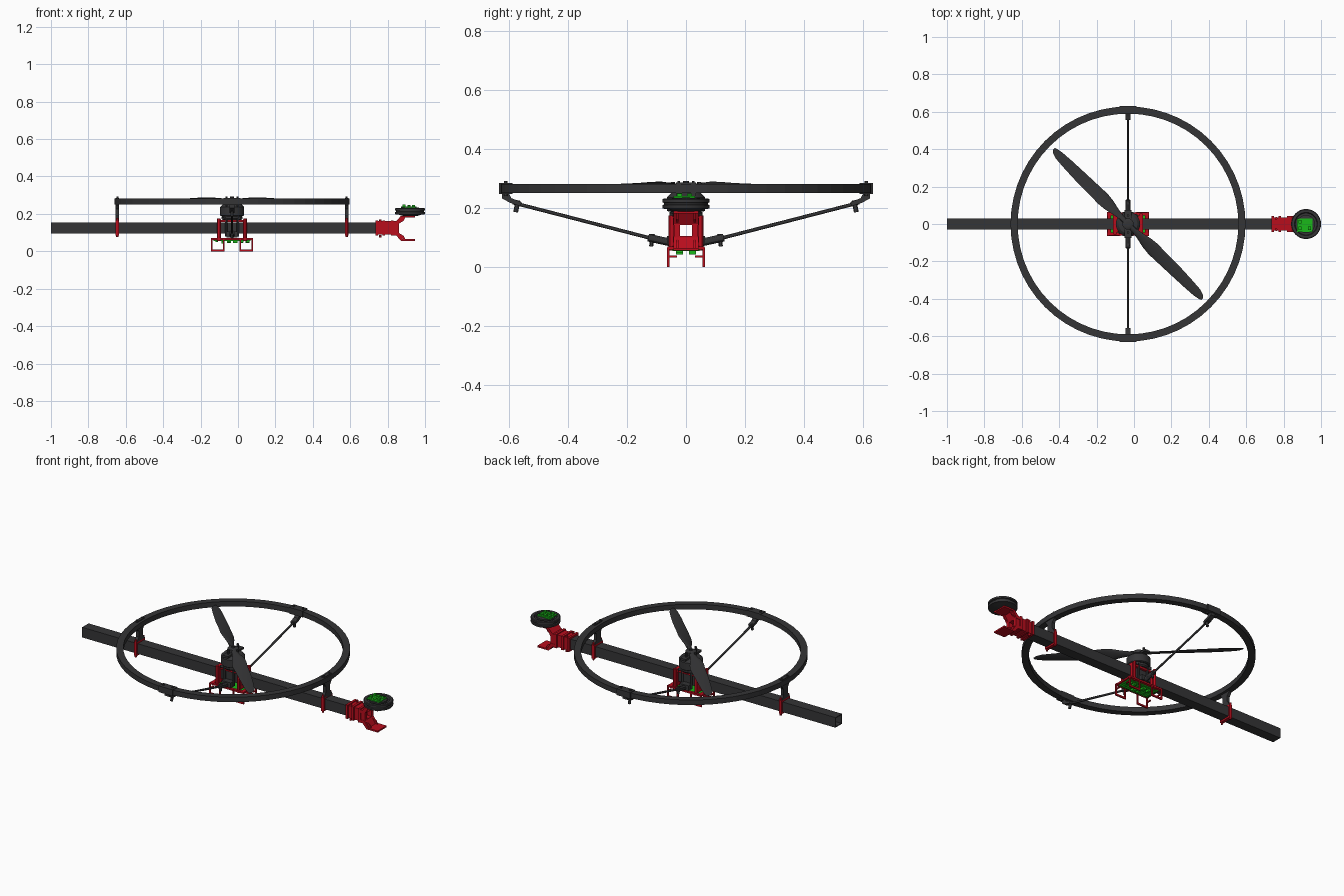
import bpy, bmesh, math, random
from mathutils import Vector, Matrix

if "Cube" in bpy.data.objects:
    bpy.data.objects.remove(bpy.data.objects["Cube"])
random.seed(4)

def mat(name, c):
    m = bpy.data.materials.new(name)
    m.diffuse_color = (*c, 1)
    m.use_nodes = True
    m.node_tree.nodes["Principled BSDF"].inputs["Base Color"].default_value = m.diffuse_color
    return m
BLACK = mat("dark_carbon", (0.035, 0.035, 0.037))
RED = mat("red_plastic", (0.48, 0.004, 0.012))
GREEN = mat("green_board", (0.01, 0.48, 0.01))
CX = -0.032   # axis of main rotor and guard ring

def finish(name, bm, m, smooth=False):
    bmesh.ops.recalc_face_normals(bm, faces=bm.faces)
    me = bpy.data.meshes.new(name)
    bm.to_mesh(me)
    bm.free()
    me.materials.append(m)
    ob = bpy.data.objects.new(name, me)
    bpy.context.collection.objects.link(ob)
    if smooth:
        bpy.context.view_layer.objects.active = ob
        ob.select_set(True)
        bpy.ops.object.shade_smooth_by_angle(angle=math.radians(30))
        ob.select_set(False)
    return ob

def box(name, x, y, z, m):
    """x, y, z are (min, max) ranges"""
    bm = bmesh.new()
    bmesh.ops.create_cube(bm, size=1)
    for v in bm.verts:
        v.co = Vector([(r[0] + r[1]) / 2 + c * (r[1] - r[0]) for r, c in zip((x, y, z), v.co)])
    return finish(name, bm, m)

def rod(name, p, q, r, m, n=12):
    p, q = Vector(p), Vector(q)
    bm = bmesh.new()
    rot = Vector((0, 0, 1)).rotation_difference(q - p).to_matrix().to_4x4()
    bmesh.ops.create_cone(bm, cap_ends=True, segments=n, radius1=r, radius2=r, depth=(q - p).length,
                          matrix=Matrix.Translation((p + q) / 2) @ rot)
    return finish(name, bm, m, True)

def prism(name, pts, lo, hi, m, plane="xz"):
    """outline in the xz or yz plane, extruded along the remaining axis"""
    put = (lambda a, b, d: (a, d, b)) if plane == "xz" else (lambda a, b, d: (d, a, b))
    bm = bmesh.new()
    f = bm.faces.new([bm.verts.new(put(a, b, lo)) for a, b in pts])
    g = bmesh.ops.extrude_face_region(bm, geom=[f])
    bmesh.ops.translate(bm, vec=put(0, 0, hi - lo), verts=[v for v in g["geom"] if isinstance(v, bmesh.types.BMVert)])
    return finish(name, bm, m)

def tube(name, x0, x1, zc, outer, inner, m):
    """rectangular tube along x"""
    bm = bmesh.new()
    loops = []
    for x, (hy, hz) in ((x0, outer), (x1, outer), (x1, inner), (x0, inner)):
        loops.append([bm.verts.new((x, a * hy, zc + b * hz)) for a, b in ((-1, -1), (1, -1), (1, 1), (-1, 1))])
    for i in range(4):
        A, B = loops[i], loops[(i + 1) % 4]
        for j in range(4):
            k = (j + 1) % 4
            bm.faces.new((A[j], A[k], B[k], B[j]))
    return finish(name, bm, m)

def lathe(name, prof, cx, m, n=48, closed=False, smooth=True):
    """profile of (radius, z) turned about a vertical axis at x = cx"""
    bm = bmesh.new()
    rings = []
    for r, z in prof:
        rings.append([bm.verts.new((cx + r * math.cos(t), r * math.sin(t), z))
                      for t in (2 * math.pi * i / n for i in range(n))])
    for a in range(len(prof) if closed else len(prof) - 1):
        A, B = rings[a], rings[(a + 1) % len(prof)]
        for j in range(n):
            k = (j + 1) % n
            bm.faces.new((A[j], A[k], B[k], B[j]))
    if not closed:
        bm.faces.new(rings[0])
        bm.faces.new(rings[-1])
    return finish(name, bm, m, smooth)

# long hollow boom and guard ring
tube("boom", -1, 0.79, 0.125, (0.03, 0.03), (0.025, 0.025), BLACK)
lathe("guard_ring", [(0.59, 0.251), (0.628, 0.251), (0.628, 0.281), (0.59, 0.281)], CX, BLACK, 56, True, False)

# ring posts clamped on the boom
for s, tag in ((-1, "left"), (1, "right")):
    x = CX + s * 0.613
    tube(f"{tag}_boom_clamp", x - 0.009, x + 0.009, 0.125, (0.04, 0.04), (0.03, 0.03), RED)
    prism(f"{tag}_ring_post", [(-0.036, 0.156), (0.036, 0.156), (0.036, 0.17), (0.02, 0.19), (0.02, 0.225),
          (0.034, 0.245), (0.034, 0.286), (-0.034, 0.286), (-0.034, 0.245), (-0.02, 0.225), (-0.02, 0.19),
          (-0.036, 0.17)], x - 0.009, x + 0.009, BLACK, "yz")
    for y in (-0.035, 0.035):
        rod(f"{tag}_clamp_bolt", (x, y, 0.076), (x, y, 0.178), 0.006, RED)
        rod(f"{tag}_ring_bolt", (x, y * 0.7, 0.24), (x, y * 0.7, 0.292), 0.005, BLACK)

# side struts with their end brackets
for s, tag in ((-1, "front"), (1, "back")):
    rod(f"{tag}_strut", (CX, s * 0.10, 0.093), (CX, s * 0.585, 0.218), 0.006, BLACK)
    box(f"{tag}_ring_bracket", (CX - 0.045, CX + 0.045), sorted((s * 0.587, s * 0.632)), (0.248, 0.285), BLACK)
    prism(f"{tag}_bracket_knee", [(s * 0.622, 0.25), (s * 0.622, 0.232), (s * 0.595, 0.218), (s * 0.56, 0.206),
          (s * 0.556, 0.22), (s * 0.59, 0.233), (s * 0.6, 0.25)], CX - 0.014, CX + 0.014, BLACK, "yz")
    rod(f"{tag}_knee_bolt", (CX, s * 0.576, 0.186), (CX, s * 0.568, 0.226), 0.008, BLACK)
    rod(f"{tag}_strut_socket", (CX, s * 0.055, 0.084), (CX, s * 0.128, 0.1), 0.013, BLACK)
    rod(f"{tag}_socket_bolt", (CX, s * 0.118, 0.07), (CX, s * 0.112, 0.112), 0.007, BLACK)
    box(f"{tag}_socket_base", (CX - 0.03, CX + 0.03), sorted((s * 0.032, s * 0.065)), (0.075, 0.105), BLACK)
    for dx in (-0.03, 0.03):
        rod(f"{tag}_ring_bracket_bolt", (CX + dx, s * 0.61, 0.24), (CX + dx, s * 0.61, 0.292), 0.006, BLACK)
        rod(f"{tag}_motor_standoff", (CX + dx, s * 0.038, 0.08), (CX + dx, s * 0.038, 0.19), 0.007, BLACK)

# red centre mount around the boom
for s, tag in ((-1, "left"), (1, "right")):
    x = CX + s * 0.07
    tube(f"{tag}_mount_frame", x - 0.01, x + 0.01, 0.121, (0.046, 0.05), (0.03, 0.032), RED)
    for y in (-0.05, 0.05):
        rod(f"{tag}_mount_column", (x, y, 0.056), (x, y, 0.175), 0.009, RED)
    xs = sorted((CX + s * 0.09, CX + s * 0.11))
    box(f"{tag}_tray_end", xs, (-0.06, 0.06), (0.06, 0.07), RED)
box("mount_top_plate", (CX - 0.08, CX + 0.08), (-0.042, 0.042), (0.156, 0.168), RED)
for s in (-1, 1):
    box("tray_side", (CX - 0.112, CX + 0.112), sorted((s * 0.046, s * 0.062)), (0.06, 0.07), RED)
    # U-shaped landing legs
    for d in (-1, 1):
        o, i, t = CX + d * 0.113, CX + d * 0.04, 0.008 * d
        prism("landing_leg", [(o, 0.066), (o - t, 0.066), (o - t, 0.01), (i + t, 0.01), (i + t, 0.066), (i, 0.066),
              (i, 0), (o, 0)][::1], s * 0.06 - 0.004, s * 0.06 + 0.004, RED)
        box("leg_tab", sorted((o, o - t)), sorted((s * 0.03, s * 0.06)), (0.033, 0.039), RED)

# controller board with components
box("controller_board", (CX - 0.1, CX + 0.1), (-0.046, 0.046), (0.054, 0.06), GREEN)
for i in range(12):
    x, y = CX - 0.082 + 0.033 * (i % 6), -0.022 + 0.044 * (i // 6)
    w, h = random.uniform(0.006, 0.012), random.uniform(0.004, 0.012)
    box("board_component", (x - w, x + w), (y - 0.012, y + 0.012), (0.054 - h, 0.055), GREEN)

# main motor and propeller
lathe("motor_base", [(0.05, 0.168), (0.055, 0.175), (0.055, 0.187), (0.04, 0.19)], CX, BLACK)
lathe("motor_bell", [(0.06, 0.188), (0.065, 0.192), (0.065, 0.236), (0.05, 0.251), (0.03, 0.255)], CX, BLACK)
lathe("propeller_hub", [(0.03, 0.254), (0.03, 0.28), (0.02, 0.285), (0.01, 0.285), (0.01, 0.292)], CX, BLACK, 32)
for i in range(4):
    a = math.pi / 2 * i + math.pi / 4
    rod("motor_foot", (CX, 0, 0.176), (CX + 0.07 * math.cos(a), 0.07 * math.sin(a), 0.176), 0.008, BLACK)
for s in (-1, 1):
    box("hub_clamp", (CX - 0.018, CX + 0.018), sorted((s * 0.015, s * 0.075)), (0.25, 0.262), BLACK)
    rod("hub_clamp_bolt", (CX, s * 0.045, 0.25), (CX, s * 0.045, 0.288), 0.007, BLACK)

STATIONS = [(0.0, 0.03, 20, .018, 0), (0.05, 0.032, 25, .016, 0), (0.09, 0.045, 28, .014, 0), (0.14, 0.07, 26, .012, 0),
            (0.19, 0.08, 23, .010, 0), (0.26, 0.072, 18, .008, 0), (0.35, 0.068, 14, .007, 0.002),
            (0.45, 0.058, 10, .006, 0.002), (0.52, 0.048, 9, .005, 0.002), (0.55, 0.032, 8, .004, 0), (0.565, 0.012, 8, .003, -0.004)]
for k, tag in ((0, "a"), (1, "b")):
    bm = bmesh.new()
    turn = Matrix.Translation((CX, 0, 0.273)) @ Matrix.Rotation(math.radians(135 + 180 * k), 4, "Z")
    rings = []
    for r, c, pitch, th, off in STATIONS:
        M = turn @ Matrix.Translation((r, off, 0)) @ Matrix.Rotation(math.radians(pitch), 4, "X")
        rings.append([bm.verts.new(M @ Vector((0, c / 2 * math.cos(t), th / 2 * math.sin(t))))
                      for t in (math.pi * j / 6 for j in range(12))])
    for A, B in zip(rings, rings[1:]):
        for j in range(12):
            bm.faces.new((A[j], A[(j + 1) % 12], B[(j + 1) % 12], B[j]))
    bm.faces.new(rings[0])
    bm.faces.new(rings[-1])
    finish(f"propeller_blade_{tag}", bm, BLACK, True)

# tail collar and forked mount
tube("tail_collar", 0.735, 0.835, 0.125, (0.036, 0.036), (0.0302, 0.0302), RED)
for x in (0.742, 0.78, 0.825):
    tube("tail_collar_rib", x - 0.007, x + 0.007, 0.125, (0.044, 0.041), (0.034, 0.034), RED)
tube("tail_end_frame", 0.835, 0.86, 0.125, (0.04, 0.036), (0.02, 0.02), RED)
for s, tag in ((1, "upper"), (-1, "lower")):
    z = lambda h: 0.123 + s * h
    prism(f"{tag}_fork_arm", [(0.83, z(0.02)), (0.858, z(0.02)), (0.882, z(0.058)), (0.945, z(0.058)), (0.945, z(0.067)),
          (0.872, z(0.067)), (0.845, z(0.038)), (0.83, z(0.038))], -0.042, 0.042, RED)
    for y in (-0.03, 0.03):
        prism(f"{tag}_fork_rib", [(0.86, z(0.025)), (0.862, z(0.05)), (0.895, z(0.06)), (0.885, z(0.04))],
              y - 0.004, y + 0.004, RED)
        rod("collar_bolt", (0.76, y, z(0.036)), (0.76, y, z(0.048)), 0.007, RED)

# tail motor: grooved disc with recessed top and board
TX = 0.92
lathe("tail_motor", [(0.035, 0.188), (0.06, 0.196), (0.078, 0.198), (0.08, 0.202), (0.08, 0.21), (0.074, 0.212),
      (0.074, 0.217), (0.08, 0.219), (0.08, 0.229), (0.076, 0.232), (0.062, 0.232), (0.058, 0.222)], TX, BLACK)
lathe("tail_motor_hub", [(0.048, 0.22), (0.048, 0.233), (0.03, 0.236)], TX, BLACK, 32)
box("tail_board", (0.872, 0.955), (-0.042, 0.03), (0.234, 0.24), GREEN)
for i in range(6):
    x, y = 0.887 + 0.026 * (i % 3), -0.022 + 0.034 * (i // 3)
    box("tail_board_component", (x - 0.008, x + 0.008), (y - 0.009, y + 0.009), (0.239, random.uniform(0.243, 0.252)), GREEN)
